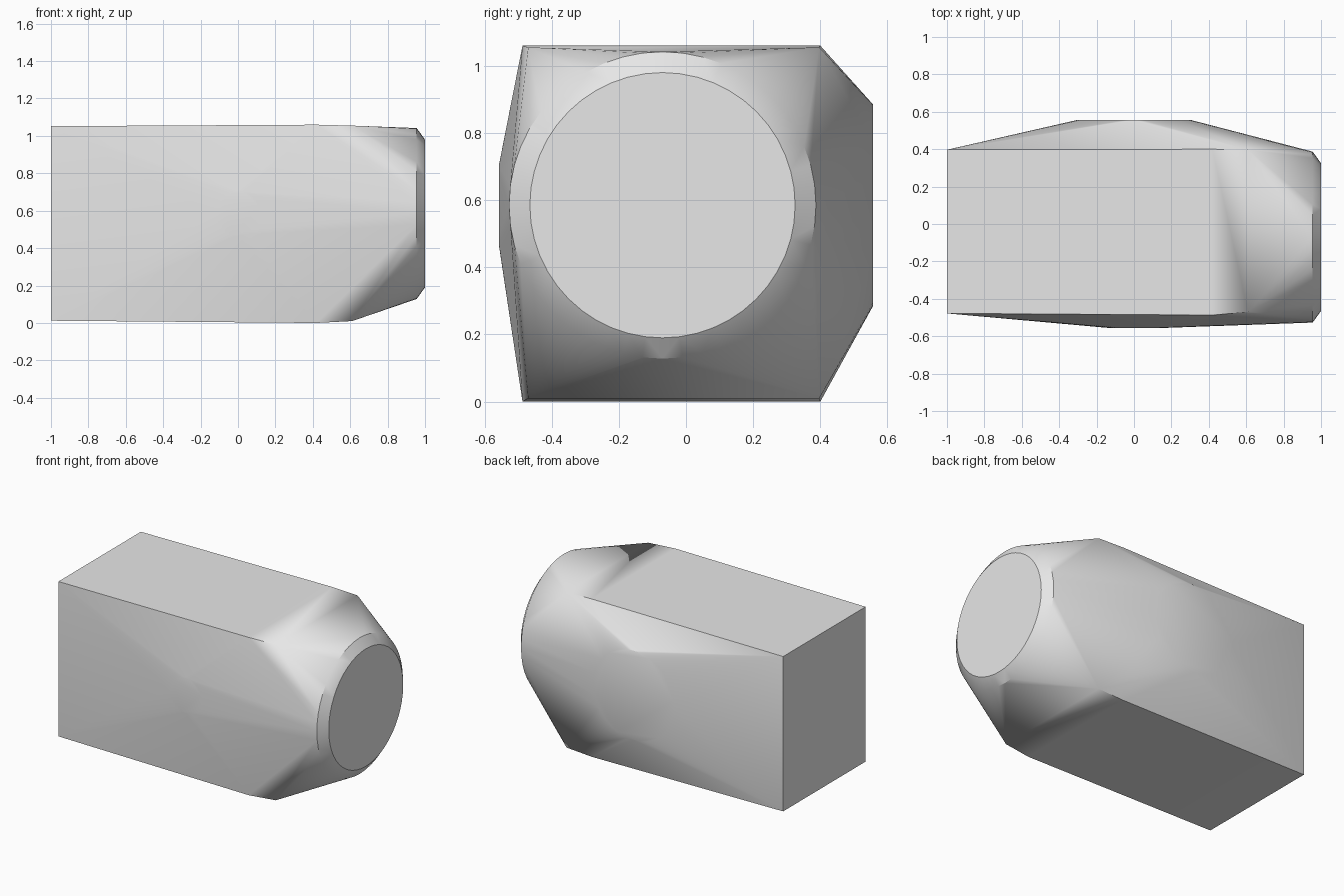
import bpy
import bmesh
from math import cos, sin, tau, radians
from mathutils import Vector

if "Cube" in bpy.data.objects:
    bpy.data.objects.remove(bpy.data.objects["Cube"], do_unlink=True)

grey = bpy.data.materials.new("plain_grey")
grey.use_nodes = True
colour = (0.8, 0.8, 0.8, 1.0)
grey.diffuse_color = colour
grey.node_tree.nodes["Principled BSDF"].inputs["Base Color"].default_value = colour

AXIS_Z = 0.585
SEGMENTS = 48


def ring(centre, u, v, radius):
    """Points of a circle spanned by the directions u and v."""
    c, u, v = Vector(centre), Vector(u), Vector(v)
    return [c + radius * (cos(tau * i / SEGMENTS) * u + sin(tau * i / SEGMENTS) * v)
            for i in range(SEGMENTS)]


def section(x, y0, y1, z0, z1):
    """Four corners of a rectangular body section."""
    return [Vector((x, y, z)) for y in (y0, y1) for z in (z0, z1)]


X, Y, Z = (1, 0, 0), (0, 1, 0), (0, 0, 1)

# Box body: flat end, slight swell, shoulder
points = section(-1, -0.478, 0.397, 0.012, 1.052)
points += section(0.42, -0.487, 0.4, 0.0, 1.06)
points += section(0.61, -0.47, 0.397, 0.01, 1.055)

# Chamfered round nose
points += ring((0.955, -0.07, AXIS_Z), Y, Z, 0.457)
points += ring((1.0, -0.07, AXIS_Z), Y, Z, 0.395)

# Round pads on the back and the front
points += ring((0, 0.557, AXIS_Z), X, Z, 0.3)
points += ring((0, -0.557, AXIS_Z), X, Z, 0.12)

# Wrap one convex skin around all the sections
bm = bmesh.new()
for p in points:
    bm.verts.new(p)
bmesh.ops.convex_hull(bm, input=bm.verts)
bmesh.ops.delete(bm, geom=[v for v in bm.verts if not v.link_faces], context='VERTS')
bmesh.ops.dissolve_limit(bm, angle_limit=radians(0.1), verts=bm.verts, edges=bm.edges)
bmesh.ops.recalc_face_normals(bm, faces=bm.faces)

mesh = bpy.data.meshes.new("convex_body")
bm.to_mesh(mesh)
bm.free()
mesh.materials.append(grey)
body = bpy.data.objects.new("convex_body", mesh)
bpy.context.collection.objects.link(body)

# Smooth blends, crisp corners
bpy.ops.object.select_all(action='DESELECT')
body.select_set(True)
bpy.context.view_layer.objects.active = body
bpy.ops.object.shade_smooth_by_angle(angle=radians(30))
